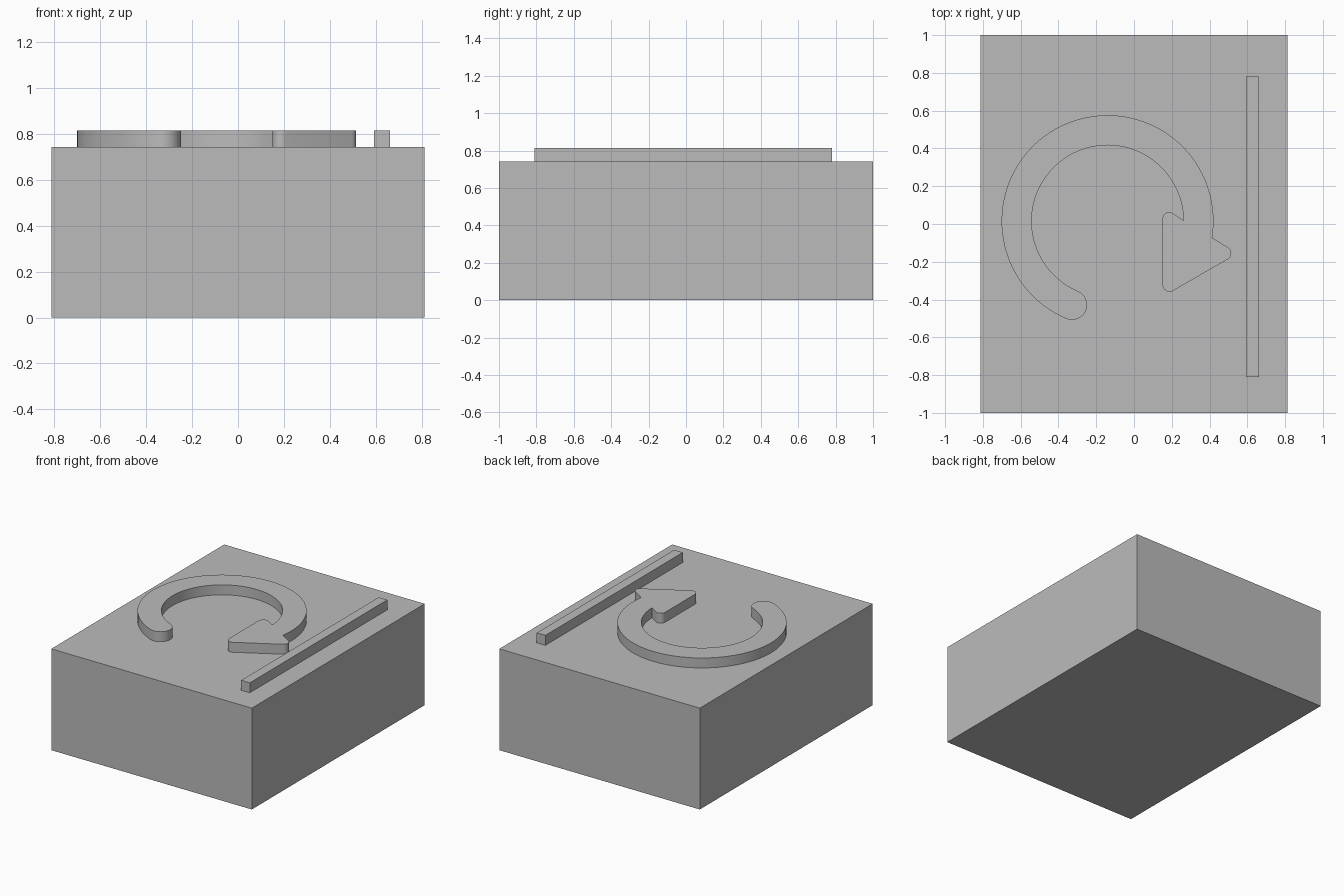
import bpy
import bmesh
from math import cos, sin, radians

cube = bpy.data.objects.get("Cube")
if cube:
    bpy.data.objects.remove(cube, do_unlink=True)

BASE_TOP, RELIEF_TOP = 0.742, 0.815
SINK = 0.01  # reliefs reach slightly into the block

grey = bpy.data.materials.new("plain_grey")
grey.use_nodes = True
grey.diffuse_color = (0.5, 0.5, 0.5, 1)
grey.node_tree.nodes["Principled BSDF"].inputs["Base Color"].default_value = (0.5, 0.5, 0.5, 1)


def arc(cx, cy, r, start, end, steps):
    """Points along an arc, angles in degrees."""
    angles = [radians(start + (end - start) * i / steps) for i in range(steps + 1)]
    return [(cx + r * cos(a), cy + r * sin(a)) for a in angles]


def prism(name, outline, z0, z1):
    """Extrude a counter-clockwise outline from z0 to z1."""
    bm = bmesh.new()
    face = bm.faces.new([bm.verts.new((x, y, z0)) for x, y in outline])
    top = bmesh.ops.extrude_face_region(bm, geom=[face], use_keep_orig=True)["geom"]
    for v in top:
        if isinstance(v, bmesh.types.BMVert):
            v.co.z = z1
    bmesh.ops.recalc_face_normals(bm, faces=bm.faces)
    mesh = bpy.data.meshes.new(name)
    bm.to_mesh(mesh)
    bm.free()
    mesh.materials.append(grey)
    obj = bpy.data.objects.new(name, mesh)
    bpy.context.collection.objects.link(obj)
    return obj


def rectangle(x0, x1, y0, y1):
    return [(x0, y0), (x1, y0), (x1, y1), (x0, y1)]


# Main block and the straight raised bar
prism("base_block", rectangle(-0.812, 0.812, -1, 1), 0, BASE_TOP)
prism("raised_bar", rectangle(0.593, 0.663, -0.81, 0.78), BASE_TOP - SINK, RELIEF_TOP)

# Circular arrow: ring with a round tail and a rounded triangular head
CX, CY, R_OUT, R_IN, TAIL = -0.14, 0.015, 0.561, 0.402, 247
r_mid, r_cap = (R_OUT + R_IN) / 2, (R_OUT - R_IN) / 2
tail_x = CX + r_mid * cos(radians(TAIL))
tail_y = CY + r_mid * sin(radians(TAIL))

outline = arc(CX, CY, R_OUT, -9, TAIL, 72)
outline += arc(tail_x, tail_y, r_cap, TAIL, TAIL + 180, 16)[1:-1]
outline += arc(CX, CY, R_IN, TAIL, 0.5, 72)
for x, y, r, start in ((0.186, 0.026, 0.036, 60), (0.188, -0.32, 0.038, 180), (0.478, -0.155, 0.037, -60)):
    outline += arc(x, y, r, start, start + 120, 10)

arrow = prism("circular_arrow", outline, BASE_TOP - SINK, RELIEF_TOP)
bpy.ops.object.select_all(action="DESELECT")
arrow.select_set(True)
bpy.context.view_layer.objects.active = arrow
bpy.ops.object.shade_smooth_by_angle(angle=radians(30))
